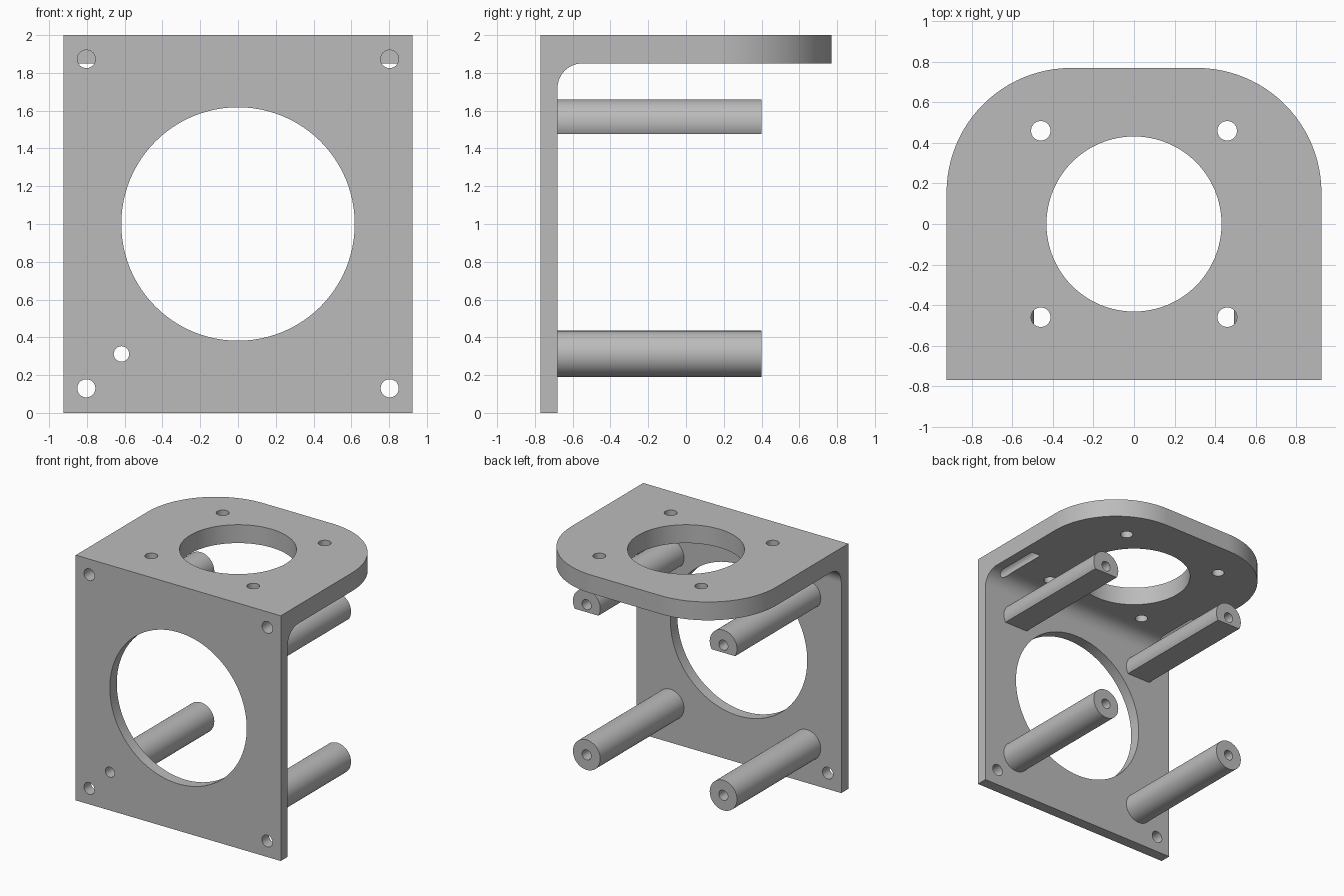
import bpy
import bmesh
from math import cos, sin, pi, radians
from mathutils import Vector

cube = bpy.data.objects.get("Cube")
if cube:
    bpy.data.objects.remove(cube, do_unlink=True)

HALF_W, HALF_D, HEIGHT = 0.925, 0.77, 2.0
WALL_BACK, SHELF_UNDER = -0.68, 1.85
SEGMENTS = 48

grey = bpy.data.materials.new("plain grey")
grey.use_nodes = True
grey.diffuse_color = (0.5, 0.5, 0.5, 1)
grey.node_tree.nodes["Principled BSDF"].inputs["Base Color"].default_value = (0.5, 0.5, 0.5, 1)


def prism(name, points, sweep):
    """Closed solid made by sweeping a planar outline."""
    bm = bmesh.new()
    face = bm.faces.new([bm.verts.new(p) for p in points])
    swept = bmesh.ops.extrude_face_region(bm, geom=[face])["geom"]
    verts = [g for g in swept if isinstance(g, bmesh.types.BMVert)]
    bmesh.ops.translate(bm, verts=verts, vec=Vector(sweep))
    bmesh.ops.recalc_face_normals(bm, faces=bm.faces)
    mesh = bpy.data.meshes.new(name)
    bm.to_mesh(mesh)
    bm.free()
    mesh.materials.append(grey)
    obj = bpy.data.objects.new(name, mesh)
    bpy.context.collection.objects.link(obj)
    return obj


def arc(cx, cy, r, start, end, steps):
    angles = [radians(start + (end - start) * i / steps) for i in range(steps + 1)]
    return [(cx + r * cos(a), cy + r * sin(a)) for a in angles]


def rod_y(name, x, z, r, y0, y1, flat=False, n=SEGMENTS):
    """Rod along y, optionally with its underside cut flat."""
    ring = arc(0, 0, r, 0, 360, n)[:-1]
    if flat:
        ring = arc(0, 0, r, -30, 210, n)
    return prism(name, [(x + u, y0, z + v) for u, v in ring], (0, y1 - y0, 0))


def rod_z(name, x, y, r, z0, z1, n=SEGMENTS):
    ring = arc(x, y, r, 0, 360, n)[:-1]
    return prism(name, [(u, v, z0) for u, v in ring], (0, 0, z1 - z0))


def combine(target, tool, operation):
    """Apply a boolean and discard the tool."""
    tool.hide_render = True
    mod = target.modifiers.new("shape", "BOOLEAN")
    mod.operation, mod.solver, mod.object = operation, "EXACT", tool
    bpy.context.view_layer.objects.active = target
    bpy.ops.object.modifier_apply(modifier=mod.name)
    bpy.data.objects.remove(tool, do_unlink=True)


# Wall and shelf from one side profile with an inner fillet
fillet = 0.13
side = [(-HALF_D, 0), (WALL_BACK, 0)]
side += arc(WALL_BACK + fillet, SHELF_UNDER - fillet, fillet, 180, 90, 12)
side += [(0.9, SHELF_UNDER), (0.9, HEIGHT), (-HALF_D, HEIGHT)]
bracket = prism("mounting_bracket", [(-1, y, z) for y, z in side], (2, 0, 0))

# Trim to the plan outline with rounded back corners
corner = 0.615
plan = [(-HALF_W, -0.9), (HALF_W, -0.9)]
plan += arc(HALF_W - corner, HALF_D - corner, corner, 0, 90, 24)
plan += arc(corner - HALF_W, HALF_D - corner, corner, 90, 180, 24)
combine(bracket, prism("outline", [(x, y, -0.1) for x, y in plan], (0, 0, 2.2)), "INTERSECT")

# Standoffs: the upper pair has flat undersides
POST_X, POST_END = 0.617, 0.4
for z, flat in ((0.312, False), (1.537, True)):
    for s in (-1, 1):
        combine(bracket, rod_y("standoff", s * POST_X, z, 0.123, -0.72, POST_END, flat), "UNION")

# Screw bores: one runs right through the wall, the rest are blind
for z in (0.312, 1.537):
    for s in (-1, 1):
        start = -0.9 if s < 0 and z < 1 else -0.1
        combine(bracket, rod_y("bore", s * POST_X, z, 0.041, start, 0.5, n=24), "DIFFERENCE")

# Large openings
combine(bracket, rod_y("wall_opening", 0, 1, 0.618, -0.9, -0.6, n=96), "DIFFERENCE")
combine(bracket, rod_z("shelf_opening", 0, 0, 0.432, 1.7, 2.1, n=96), "DIFFERENCE")

# Corner holes in the wall; the upper ones break out under the shelf
for s in (-1, 1):
    for z in (0.13, 1.873):
        combine(bracket, rod_y("wall_hole", s * 0.803, z, 0.048, -0.9, -0.22, n=32), "DIFFERENCE")

# Screw holes in the shelf
for x in (-0.46, 0.46):
    for y in (-0.46, 0.46):
        combine(bracket, rod_z("shelf_hole", x, y, 0.048, 1.75, 2.1, n=32), "DIFFERENCE")

# Smooth curved walls, crisp edges, flat plates
bpy.ops.object.select_all(action="DESELECT")
bracket.select_set(True)
bpy.context.view_layer.objects.active = bracket
bpy.ops.object.shade_smooth_by_angle(angle=radians(30))
weighted = bracket.modifiers.new("flat plates", "WEIGHTED_NORMAL")
weighted.keep_sharp = True
